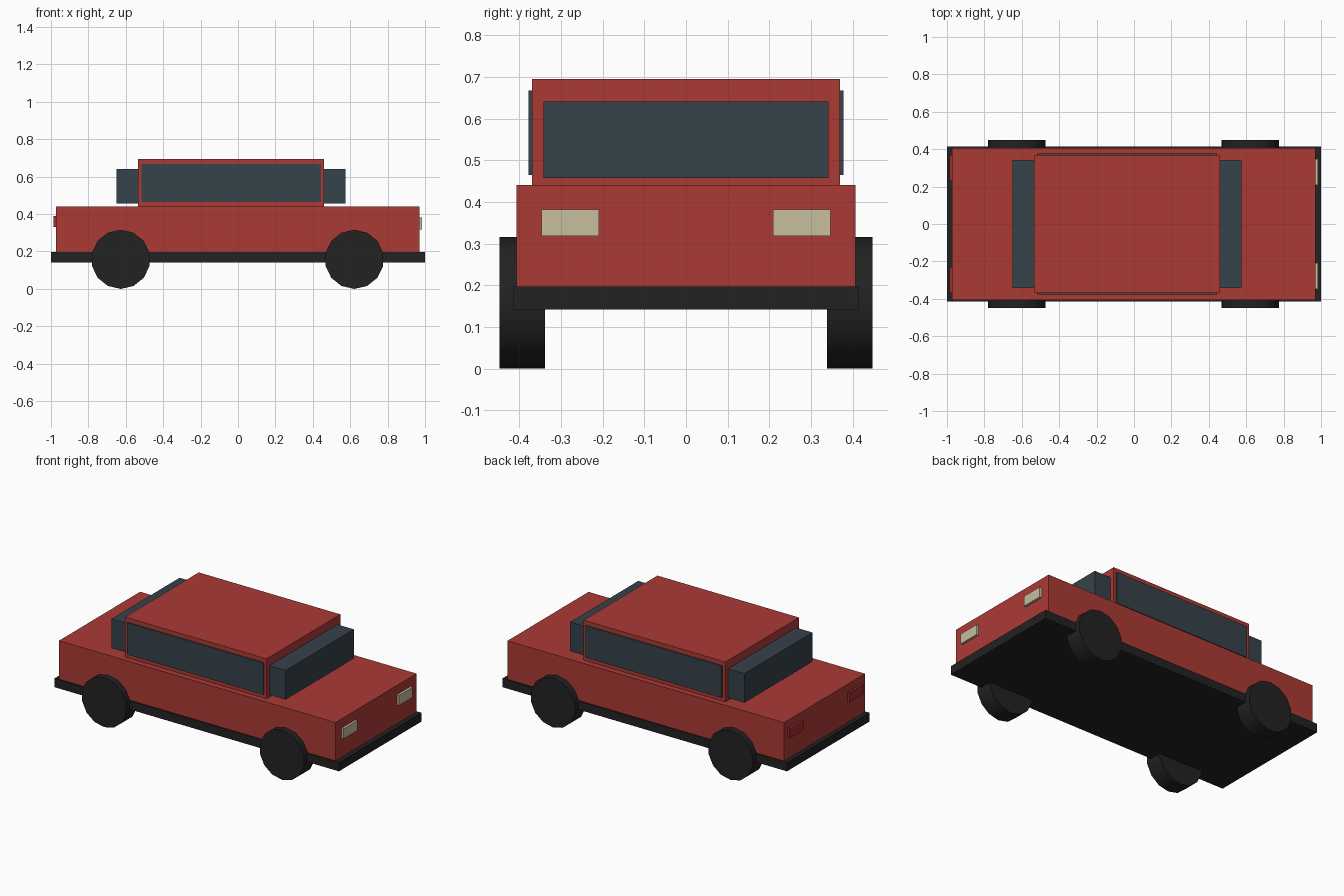
import bpy, math

if "Cube" in bpy.data.objects:
    bpy.data.objects.remove(bpy.data.objects["Cube"])


def material(name, rgb):
    m = bpy.data.materials.new(name)
    m.diffuse_color = (*rgb, 1)
    m.use_nodes = True
    m.node_tree.nodes["Principled BSDF"].inputs["Base Color"].default_value = m.diffuse_color
    return m


RED = material("red_paint", (0.41, 0.042, 0.036))
GLASS = material("dark_glass", (0.037, 0.054, 0.069))
BLACK = material("black_rubber", (0.016, 0.016, 0.016))
LAMP = material("cream_lamp", (0.58, 0.51, 0.35))
TAIL = material("tail_red", (0.36, 0.025, 0.027))


def box(name, x, y, z, mat):
    """Axis-aligned box from (min, max) pairs."""
    spans = (x, y, z)
    bpy.ops.mesh.primitive_cube_add(size=1, location=[(a + b) / 2 for a, b in spans])
    ob = bpy.context.object
    ob.name = name
    ob.scale = [b - a for a, b in spans]
    bpy.ops.object.transform_apply(location=False, rotation=False, scale=True)
    ob.data.materials.append(mat)
    return ob


# Chassis, lower body and cabin
box("chassis", (-1, 1), (-0.415, 0.415), (0.142, 0.197), BLACK)
box("body", (-0.973, 0.97), (-0.407, 0.407), (0.197, 0.441), RED)
box("cabin", (-0.535, 0.46), (-0.37, 0.37), (0.441, 0.695), RED)

# Protruding front and rear glass
box("windscreen", (0.44, 0.575), (-0.342, 0.342), (0.457, 0.641), GLASS)
box("rear_window", (-0.65, -0.515), (-0.342, 0.342), (0.457, 0.641), GLASS)

for side, label in ((-1, "right"), (1, "left")):
    def span(a, b):
        return tuple(sorted((side * a, side * b)))

    # Side glass and lamps
    box(f"side_window_{label}", (-0.515, 0.443), span(0.36, 0.378), (0.465, 0.667), GLASS)
    box(f"headlight_{label}", (0.96, 0.985), span(0.209, 0.347), (0.318, 0.382), LAMP)
    box(f"tail_light_{label}", (-0.987, -0.96), span(0.23, 0.37), (0.33, 0.391), TAIL)

    # Wheels, with a vertex at top and bottom
    for x, end in ((0.622, "front"), (-0.627, "rear")):
        bpy.ops.mesh.primitive_cylinder_add(
            vertices=14, radius=0.158, depth=0.109,
            location=(x, side * 0.3935, 0.158), rotation=(math.pi / 2, 0, 0))
        wheel = bpy.context.object
        wheel.name = f"wheel_{end}_{label}"
        wheel.data.materials.append(BLACK)
        bpy.ops.object.shade_smooth_by_angle(angle=math.radians(30))
